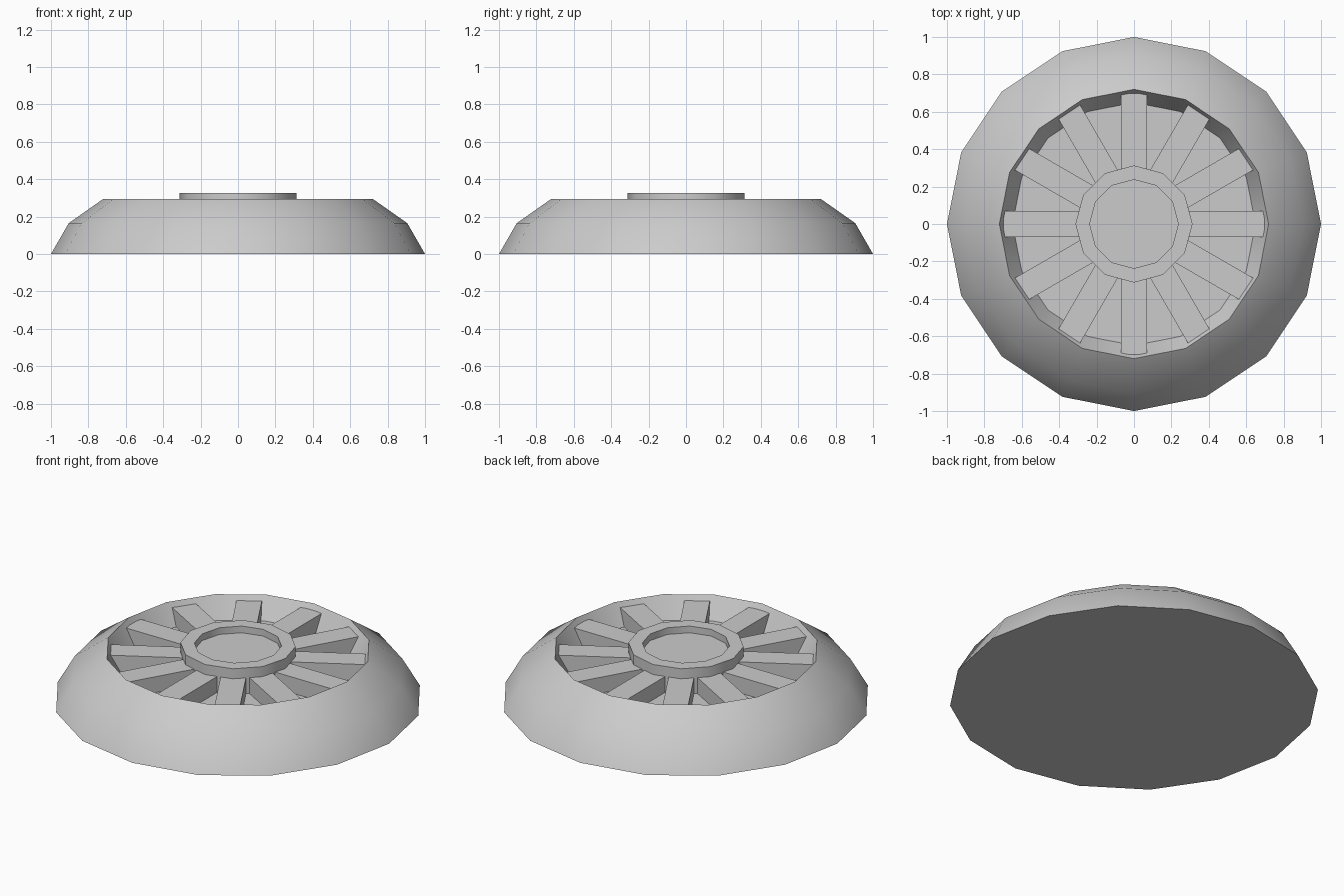
import bpy
import bmesh
from math import cos, sin, pi, radians
from mathutils import Matrix

if "Cube" in bpy.data.objects:
    bpy.data.objects.remove(bpy.data.objects["Cube"])

grey = bpy.data.materials.new("light_grey")
grey.use_nodes = True
colour = (0.6, 0.6, 0.6, 1)
grey.diffuse_color = colour
grey.node_tree.nodes["Principled BSDF"].inputs["Base Color"].default_value = colour


def finish(bm, name, smooth):
    bmesh.ops.recalc_face_normals(bm, faces=bm.faces[:])
    mesh = bpy.data.meshes.new(name)
    bm.to_mesh(mesh)
    bm.free()
    mesh.materials.append(grey)
    obj = bpy.data.objects.new(name, mesh)
    bpy.context.collection.objects.link(obj)
    if smooth:
        bpy.ops.object.select_all(action="DESELECT")
        obj.select_set(True)
        bpy.context.view_layer.objects.active = obj
        bpy.ops.object.shade_smooth_by_angle(angle=radians(35))
    return obj


def lathe(name, profile, sides):
    """Turn (radius, height) points around z and cap both ends."""
    bm = bmesh.new()
    rings = [[bm.verts.new((r * cos(2 * pi * i / sides), r * sin(2 * pi * i / sides), z))
              for i in range(sides)] for r, z in profile]
    for low, high in zip(rings, rings[1:]):
        for i in range(sides):
            j = (i + 1) % sides
            bm.faces.new((low[i], low[j], high[j], high[i]))
    bm.faces.new(rings[0])
    bm.faces.new(rings[-1])
    return finish(bm, name, True)


FLOOR, SPOKE_TOP = 0.17, 0.265

# Domed body with a sunken well
lathe("body", [(1, 0), (0.905, 0.165), (0.72, 0.295), (0.65, FLOOR)], 16)

# Central hub with a shallow recess
lathe("hub", [(0.313, FLOOR), (0.313, 0.325), (0.237, 0.325), (0.237, 0.285)], 12)

# Radial spokes
inner, outer, width, count = 0.25, 0.697, 0.138, 12
for k in range(count):
    bm = bmesh.new()
    bmesh.ops.create_cube(bm, size=1)
    bm.transform(Matrix.Rotation(2 * pi * k / count, 4, "Z")
                 @ Matrix.Translation(((inner + outer) / 2, 0, (FLOOR + SPOKE_TOP) / 2 - 0.005))
                 @ Matrix.Diagonal((outer - inner, width, SPOKE_TOP - FLOOR + 0.01, 1)))
    finish(bm, f"spoke_{k + 1}", False)
